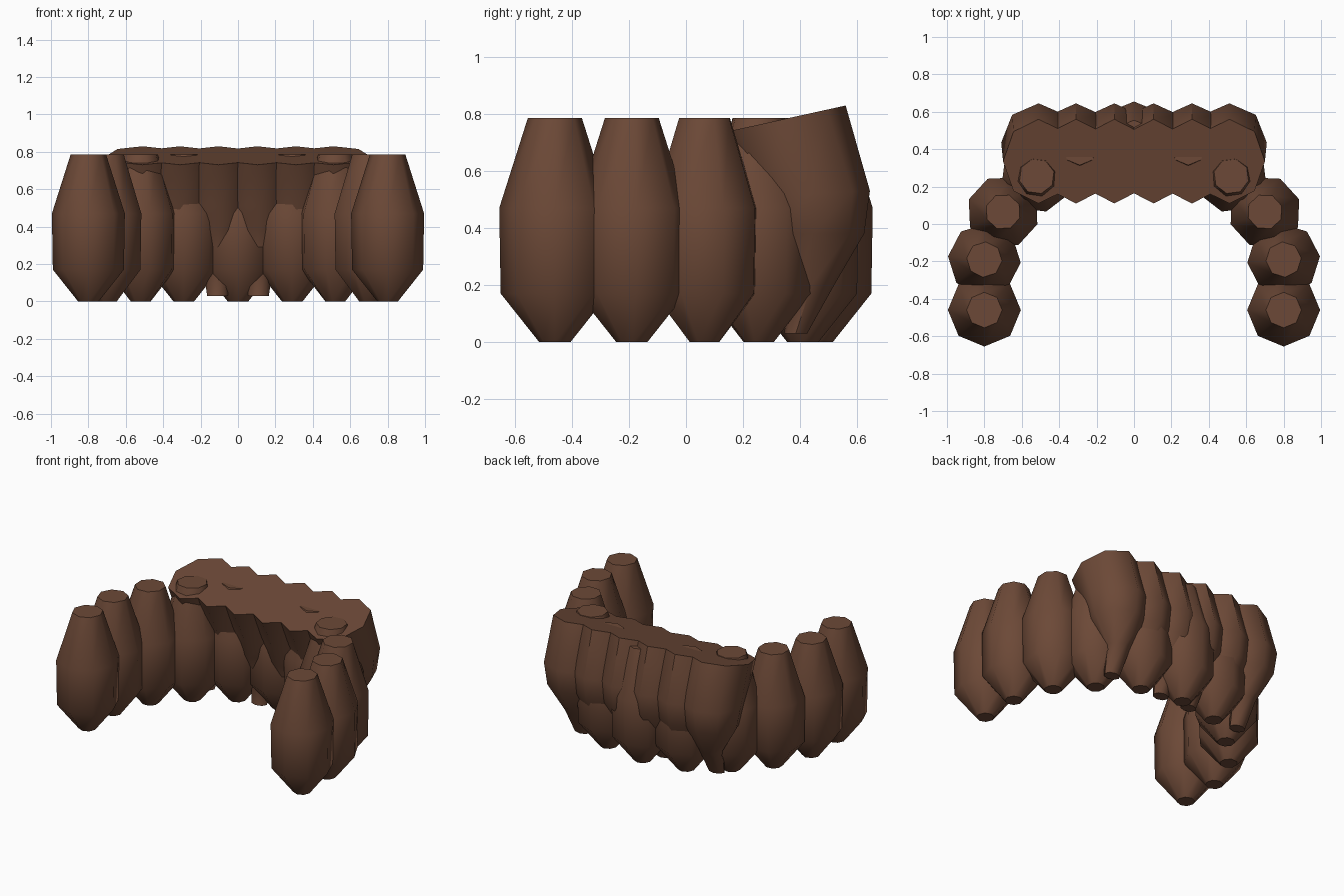
import bpy, bmesh, math

if "Cube" in bpy.data.objects:
    bpy.data.objects.remove(bpy.data.objects["Cube"])

brown = bpy.data.materials.new("dark brown")
brown.diffuse_color = (0.15, 0.066, 0.038, 1)
brown.use_nodes = True
brown.node_tree.nodes["Principled BSDF"].inputs["Base Color"].default_value = brown.diffuse_color
SIDES = 8


def loft(name, rings, turn=0.0):
    """Closed strand through rings of (x, y, z, radius_x, radius_y, slope along y)."""
    bm = bmesh.new()
    loops = []
    for x, y, z, rx, ry, slope in rings:
        loop = []
        for i in range(SIDES):
            a = turn + 2 * math.pi * i / SIDES
            dx, dy = rx * math.cos(a), ry * math.sin(a)
            loop.append(bm.verts.new((x + dx, y + dy, z + slope * dy)))
        loops.append(loop)
    for low, high in zip(loops, loops[1:]):
        for i in range(SIDES):
            j = (i + 1) % SIDES
            bm.faces.new((low[i], low[j], high[j], high[i]))
    bm.faces.new(loops[0][::-1])
    bm.faces.new(loops[-1])
    bmesh.ops.recalc_face_normals(bm, faces=bm.faces)
    mesh = bpy.data.meshes.new(name)
    bm.to_mesh(mesh)
    bm.free()
    mesh.materials.append(brown)
    obj = bpy.data.objects.new(name, mesh)
    bpy.context.collection.objects.link(obj)
    bpy.ops.object.select_all(action='DESELECT')
    obj.select_set(True)
    bpy.context.view_layer.objects.active = obj
    bpy.ops.object.shade_smooth_by_angle(angle=math.radians(50))


def lower_strand(name, x, y, turn):
    # Spindle: narrow tip, straight belly, tapered flat top
    profile = ((0.0, 0.055), (0.17, 0.19), (0.47, 0.195), (0.785, 0.095))
    loft(name, [(x, y, z, r, r, 0) for z, r in profile], turn)


def upper_strand(name, x, tip_x, wide):
    # Broad sloping top, full belly, thin tip
    loft(name, [
        (tip_x, 0.385, 0.03, 0.055, 0.04, 0),
        (tip_x, 0.44, 0.20, 0.078, 0.08, 0),
        (x, 0.445, 0.38, 0.175 * wide, 0.18, 0),
        (x, 0.435, 0.52, 0.20 * wide, 0.21, 0.05),
        (x, 0.335, 0.78, 0.19 * wide, 0.225, 0.22),
    ])


# Lower row following the arch, mirrored left and right
lower_strand("lower_strand_centre", 0, 0.46, 0)
for number, (x, y, turn) in enumerate([(0.29, 0.41, 0), (0.52, 0.255, 30),
                                       (0.70, 0.065, 20), (0.80, -0.19, 5),
                                       (0.80, -0.46, 0)], 1):
    for side, s in (("right", 1), ("left", -1)):
        lower_strand(f"lower_strand_{side}_{number}", s * x, y, s * math.radians(turn))

# Upper row across the back
for number, (x, tip_x, wide) in enumerate([(0.105, 0.11, 0.95), (0.31, 0.30, 0.97),
                                           (0.51, 0.50, 1.0)], 1):
    for side, s in (("right", 1), ("left", -1)):
        upper_strand(f"upper_strand_{side}_{number}", s * x, s * tip_x, wide)
